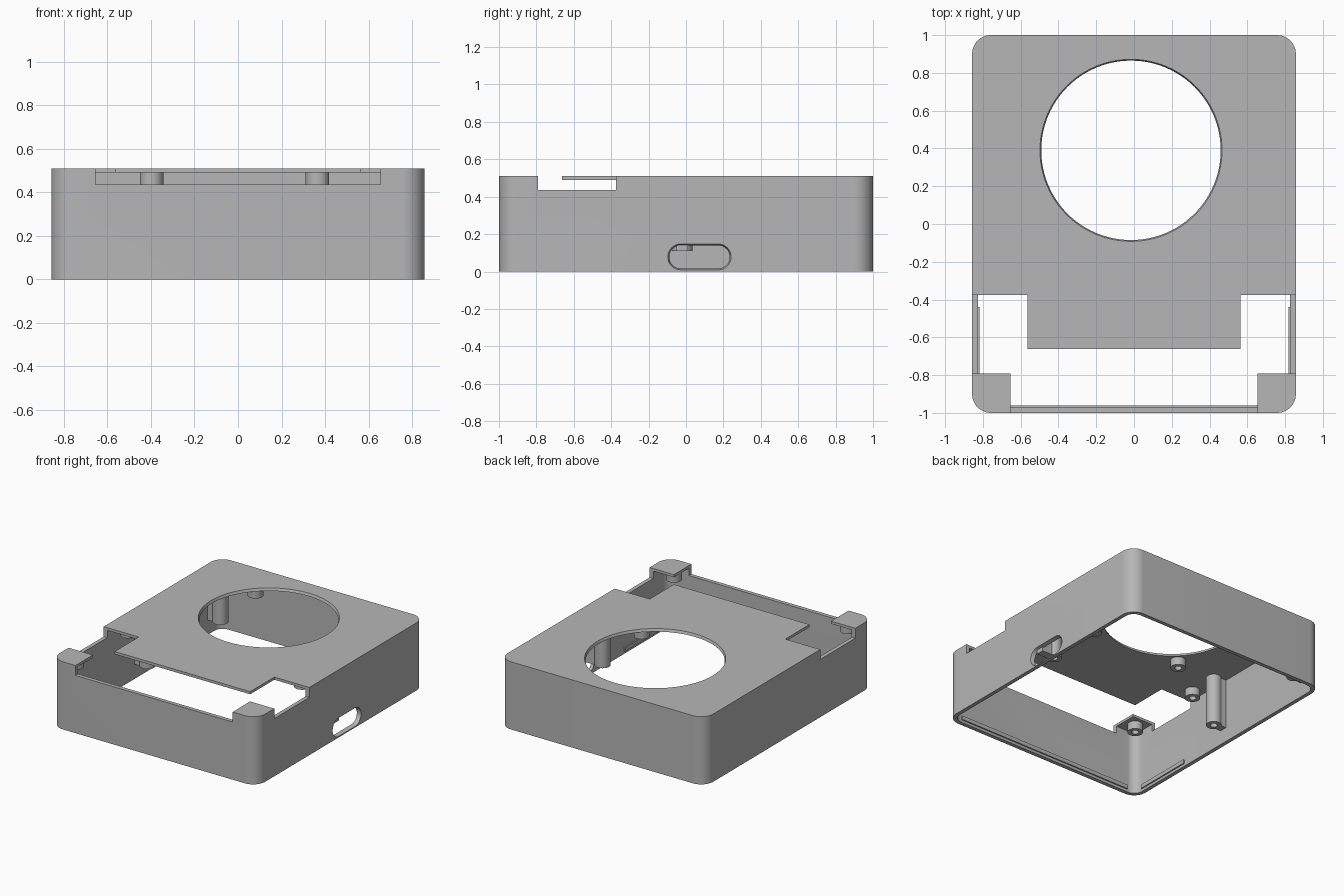
import bpy, bmesh, math

cube = bpy.data.objects.get("Cube")
if cube:
    bpy.data.objects.remove(cube, do_unlink=True)

HX, HY, H = 0.857, 1.0, 0.51      # half width, half depth, height
WALL, ROOF = 0.03, 0.49           # wall thickness, underside of the top plate
CX, CY = -0.016, 0.39             # centre of the round opening

grey = bpy.data.materials.new("Plain grey")
grey.use_nodes = True
grey.diffuse_color = (0.47, 0.47, 0.47, 1)
grey.node_tree.nodes["Principled BSDF"].inputs["Base Color"].default_value = grey.diffuse_color


def finish(name, bm):
    bmesh.ops.recalc_face_normals(bm, faces=bm.faces)
    mesh = bpy.data.meshes.new(name)
    bm.to_mesh(mesh)
    bm.free()
    mesh.materials.append(grey)
    ob = bpy.data.objects.new(name, mesh)
    bpy.context.collection.objects.link(ob)
    return ob


def loft(name, low, high):
    """Solid between two matching outlines of 3D points."""
    bm = bmesh.new()
    a = [bm.verts.new(p) for p in low]
    b = [bm.verts.new(p) for p in high]
    bm.faces.new(a)
    bm.faces.new(b)
    for i in range(len(a)):
        j = (i + 1) % len(a)
        bm.faces.new((a[i], a[j], b[j], b[i]))
    return finish(name, bm)


def prism(name, outline, z0, z1):
    return loft(name, [(x, y, z0) for x, y in outline], [(x, y, z1) for x, y in outline])


def rounded(hx, hy, r, steps=12):
    """Rounded rectangle outline around the origin."""
    pts = []
    for k, (sx, sy) in enumerate([(1, 1), (-1, 1), (-1, -1), (1, -1)]):
        for i in range(steps + 1):
            a = math.pi / 2 * (k + i / steps)
            pts.append((sx * (hx - r) + r * math.cos(a), sy * (hy - r) + r * math.sin(a)))
    return pts


def circle(r, n=96):
    return [(CX + r * math.cos(2 * math.pi * i / n), CY + r * math.sin(2 * math.pi * i / n)) for i in range(n)]


def select(ob):
    bpy.ops.object.select_all(action='DESELECT')
    ob.select_set(True)
    bpy.context.view_layer.objects.active = ob


def cut(target, cutter):
    mod = target.modifiers.new("cut", 'BOOLEAN')
    mod.operation = 'DIFFERENCE'
    mod.solver = 'EXACT'
    mod.object = cutter
    select(target)
    bpy.ops.object.modifier_apply(modifier=mod.name)
    bpy.data.objects.remove(cutter, do_unlink=True)


def smooth(ob):
    select(ob)
    bpy.ops.object.shade_smooth_by_angle(angle=math.radians(30))


def box(name, x0, x1, y0, y1, z0, z1):
    return prism(name, [(x0, y0), (x1, y0), (x1, y1), (x0, y1)], z0, z1)


def tube(name, x, y, z0, z1, r=0.054, bore=0.025):
    """Hollow standoff made by spinning a rectangular section."""
    bm = bmesh.new()
    v = [bm.verts.new(p) for p in ((bore, 0, z0), (r, 0, z0), (r, 0, z1), (bore, 0, z1))]
    edges = [bm.edges.new((v[i], v[(i + 1) % 4])) for i in range(4)]
    bmesh.ops.spin(bm, geom=v + edges, cent=(0, 0, 0), axis=(0, 0, 1),
                   angle=2 * math.pi, steps=32)
    bmesh.ops.remove_doubles(bm, verts=bm.verts, dist=1e-5)
    ob = finish(name, bm)
    ob.location = (x, y, 0)
    smooth(ob)
    return ob


# Open-bottomed case shell
shell = prism("case_shell", rounded(HX, HY, 0.1), 0, H)
cut(shell, prism("cavity", rounded(HX - WALL, HY - WALL, 0.07), -0.1, ROOF))

# Round opening, slightly narrower below
cut(shell, loft("round_cutter", [(x, y, 0.47) for x, y in circle(0.468)],
                [(x, y, 0.53) for x, y in circle(0.489)]))

# Notch around the front tongue, leaving two corner caps
half = [(0.565, -0.662), (0.565, -0.375), (1, -0.375), (1, -0.792), (0.655, -0.792), (0.655, -1.1)]
cut(shell, prism("notch_cutter", half + [(-x, y) for x, y in reversed(half)], 0.435, 0.6))


# Port slot in the left wall, flared outwards
def slot(x, r):
    pts = []
    for k, yc in enumerate((0.172, -0.028)):
        for i in range(17):
            a = -math.pi / 2 + math.pi * (k + i / 16)
            pts.append((x, yc + r * math.cos(a), 0.078 + r * math.sin(a)))
    return pts


cut(shell, loft("slot_cutter", slot(0.79, 0.052), slot(0.875, 0.074)))
smooth(shell)

# Standoffs around the round opening
for sx in (-1, 1):
    side = "left" if sx > 0 else "right"
    for sy in (-1, 1):
        end = "back" if sy > 0 else "front"
        tube(f"opening_standoff_{end}_{side}", CX + sx * 0.381, CY + sy * 0.385, 0.43, 0.495)

    # Standoffs beside the notch and under the corner caps
    x = CX + sx * 0.725
    tube(f"notch_standoff_{side}", x, -0.25, 0.43, 0.495)
    tube(f"corner_standoff_{side}", x, -0.87, 0.43, 0.495)

    # Tall board pillars with ribs to the wall
    for y, end in ((-0.02, "front"), (0.85, "back")):
        tube(f"board_pillar_{end}_{side}", x, y, 0.11, 0.495)
        inner, outer = sorted((x + sx * 0.045, sx * (HX - 0.02)))
        box(f"pillar_rib_{end}_{side}", inner, outer, y - 0.03, y + 0.03, 0.11, 0.495)

    # Locking ridge on the side wall
    inner, outer = sorted((sx * (HX - WALL - 0.01), sx * (HX - 0.02)))
    box(f"side_ridge_{side}", inner, outer, -0.9, -0.44, 0.02, 0.05)

# Locking ridge on the front wall
box("front_ridge", -0.75, 0.75, -0.98, -0.96, 0.02, 0.05)
